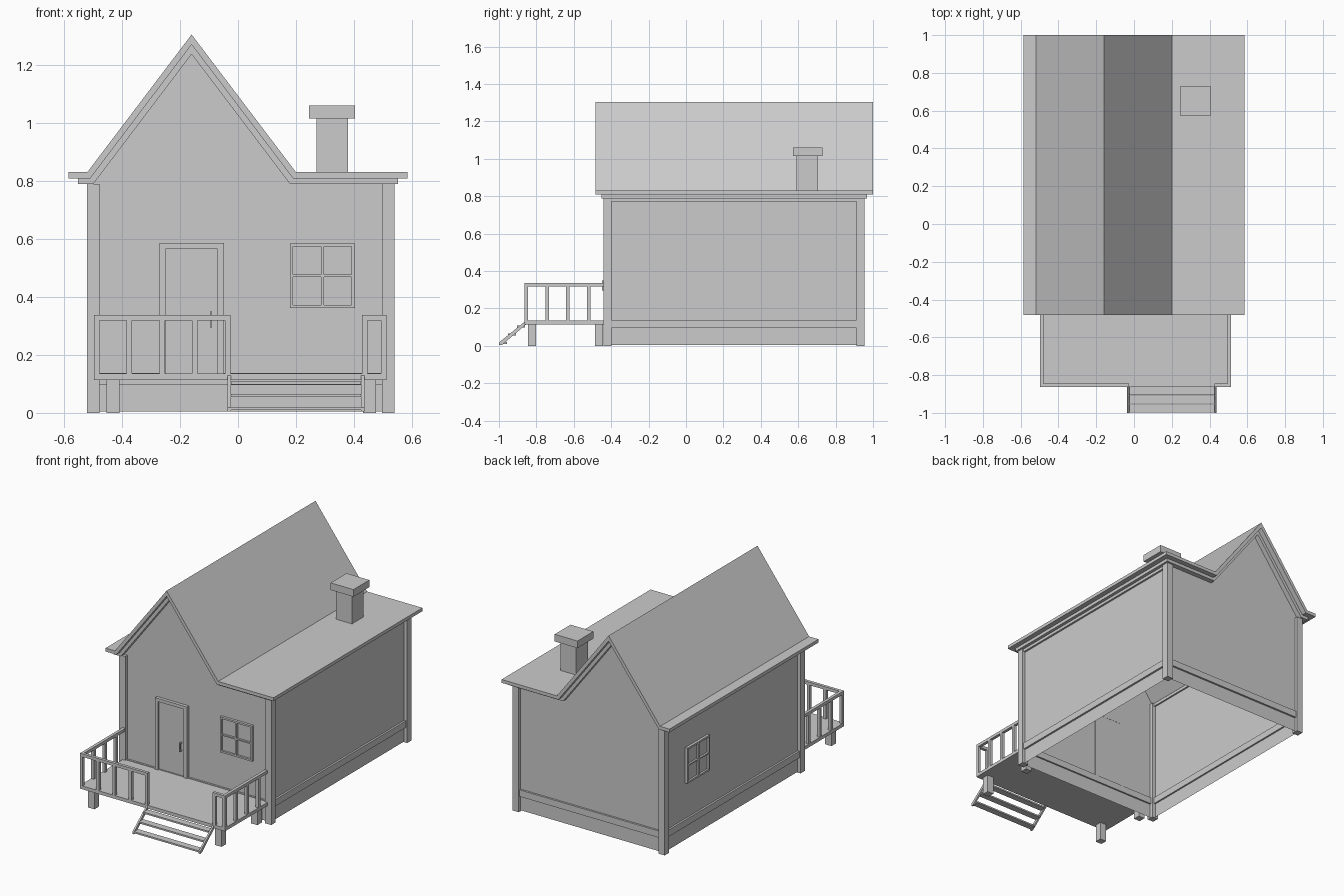
import bpy, math
from mathutils import Vector

if "Cube" in bpy.data.objects:
    bpy.data.objects.remove(bpy.data.objects["Cube"])


def mesh(name, verts, faces):
    me = bpy.data.meshes.new(name)
    me.from_pydata(verts, [], faces)
    ob = bpy.data.objects.new(name, me)
    bpy.context.collection.objects.link(ob)
    return ob


def box(name, x0, x1, y0, y1, z0, z1):
    v = [(x, y, z) for x in (x0, x1) for y in (y0, y1) for z in (z0, z1)]
    f = [(0, 1, 3, 2), (4, 6, 7, 5), (0, 4, 5, 1), (2, 3, 7, 6), (0, 2, 6, 4), (1, 5, 7, 3)]
    return mesh(name, v, f)


def roof_line(d, half):
    """Roof outline moved d below the outer surface, ending at +-half."""
    k = (1.305 - 0.83) / 0.36
    s = math.sqrt(1 + k * k)
    dx = d * (s - 1) / k
    z = 0.83 - d
    return [(-half, z), (-0.52 + dx, z), (-0.16, 1.305 - d * s), (0.20 - dx, z), (half, z)]


def roof_layer(name, d0, d1, half, y0, y1):
    top, low = roof_line(d0, half), roof_line(d1, half)
    n = len(top)
    v = [(x, y, z) for y in (y0, y1) for line in (top, low) for x, z in line]
    f = []
    for i in range(n - 1):
        f += [(i, i + 1, i + 1 + 2 * n, i + 2 * n),              # top
              (i + n, i + 3 * n, i + 1 + 3 * n, i + 1 + n),      # underside
              (i, i + n, i + 1 + n, i + 1),                      # front edge
              (i + 2 * n, i + 1 + 2 * n, i + 1 + 3 * n, i + 3 * n)]
    f += [(0, 2 * n, 3 * n, n), (n - 1, 2 * n - 1, 4 * n - 1, 3 * n - 1)]
    return mesh(name, v, f)


# House outer extents (posts) and wall planes set slightly inside them
X0, X1, Y0, Y1 = -0.52, 0.54, -0.44, 0.955
P, I = 0.043, 0.02
WX0, WX1, WY0, WY1 = X0 + I, X1 - I, Y0 + I, Y1 - I
EAVE = 0.79

# Roof and the trim beneath it
roof_layer("roof", 0, 0.021, 0.585, -0.483, 1.0)
roof_layer("roof_trim", 0.021, 0.041, 0.552, -0.452, 0.967)

# Walls, open underneath
peak = roof_line(0.041, 0.55)[2][1]
for name, y in (("front_wall", WY0), ("back_wall", WY1)):
    pts = [(WX0, 0.005), (WX1, 0.005), (WX1, EAVE), (0.18, EAVE), (-0.16, peak), (WX0, EAVE)]
    mesh(name, [(x, y, z) for x, z in pts], [tuple(range(6))])
for name, x in (("left_wall", WX0), ("right_wall", WX1)):
    mesh(name, [(x, WY0, 0.005), (x, WY1, 0.005), (x, WY1, EAVE), (x, WY0, EAVE)], [(0, 1, 2, 3)])

# Corner posts
for x in (X0, X1 - P):
    for y in (Y0, Y1 - P):
        box("corner_post", x, x + P, y, y + P, 0, EAVE)

# Base bands on four sides, top rails on the two long sides
B = 0.008
for x0, x1 in ((X0 + B, WX0 + 0.01), (WX1 - 0.01, X1 - B)):
    box("side_base_band", x0, x1, Y0 + P, Y1 - P, 0.096, 0.138)
    box("side_top_rail", x0, x1, Y0 + P, Y1 - P, 0.771, EAVE)
for y0, y1 in ((Y0 + B, WY0 + 0.01), (WY1 - 0.01, Y1 - B)):
    box("end_base_band", X0 + P, X1 - P, y0, y1, 0.096, 0.138)

# Chimney
box("chimney", 0.27, 0.38, 0.592, 0.707, 0.80, 1.015)
box("chimney_cap", 0.245, 0.404, 0.572, 0.73, 1.015, 1.06)

# Door with frame and handle
box("door", -0.25, -0.07, WY0 - 0.008, WY0 + 0.004, 0.135, 0.566)
box("door_frame_left", -0.27, -0.25, WY0 - 0.02, WY0 + 0.005, 0.135, 0.586)
box("door_frame_right", -0.07, -0.048, WY0 - 0.02, WY0 + 0.005, 0.135, 0.586)
box("door_frame_top", -0.25, -0.07, WY0 - 0.02, WY0 + 0.005, 0.566, 0.586)
box("door_handle", -0.097, -0.089, WY0 - 0.03, WY0 - 0.022, 0.295, 0.35)
for z in (0.295, 0.342):
    box("handle_mount", -0.097, -0.089, WY0 - 0.022, WY0 - 0.008, z, z + 0.008)


# Windows: bars in a local frame (u across, w up, t outwards)
def window(place):
    h = 0.112
    bars = [(-h, h, h - 0.011, h), (-h, h, -h, -h + 0.011),
            (-h, -h + 0.011, -h + 0.011, h - 0.011), (h - 0.011, h, -h + 0.011, h - 0.011),
            (-0.005, 0.005, -h + 0.011, h - 0.011), (-h + 0.011, h - 0.011, -0.004, 0.004)]
    for u0, u1, w0, w1 in bars:
        place("window_bar", u0, u1, w0, w1, 0.016)
    place("window_glass", -h + 0.01, h - 0.01, -h + 0.01, h - 0.01, 0.004)


window(lambda n, a, b, c, d, t: box(n, 0.291 + a, 0.291 + b, WY0 - t, WY0 + 0.004, 0.473 + c, 0.473 + d))
window(lambda n, a, b, c, d, t: box(n, WX0 - t, WX0 + 0.004, 0.61 + a, 0.61 + b, 0.473 + c, 0.473 + d))

# Porch deck and legs
PX0, PX1, PY = -0.497, 0.513, -0.863
box("porch_deck", PX0, PX1, PY, WY0, 0.114, 0.135)
for x in (-0.453, 0.432):
    for y in (-0.845, -0.487):
        box("porch_leg", x, x + 0.044, y, y + 0.044, 0, 0.114)

# Porch railings
T, RZ0, RZ1 = 0.019, 0.318, 0.337
for x in (PX0, PX1 - T):
    box("side_handrail", x, x + T, PY, Y0 + 0.01, RZ0, RZ1)
    for i in range(4):
        y = PY + 0.111 * i
        box("side_baluster", x, x + T, y, y + T, 0.135, RZ0)
for x0, x1, n in ((PX0, -0.026, 5), (0.427, PX1, 2)):
    box("front_handrail", x0, x1, PY, PY + T, RZ0, RZ1)
    for i in range(n):
        x = x0 + (x1 - x0 - T) * i / (n - 1)
        if 0 < i < n - 1 or x0 == PX0 and i > 0 or x0 > 0 and i == 0:
            box("front_baluster", x, x + T, PY, PY + T, 0.135, RZ0)

# Steps between two sloping stringers
for x in (-0.036, 0.425):
    side = [(-1.0, 0.004), (-0.985, 0.004), (-0.855, 0.114), (-0.855, 0.135), (-1.0, 0.018)]
    v = [(a, y, z) for a in (x, x + 0.011) for y, z in side]
    mesh("stair_stringer", v, [tuple(range(5)), tuple(range(9, 4, -1))] +
         [(i, i + 5, (i + 1) % 5 + 5, (i + 1) % 5) for i in range(5)])
for y, z in ((-0.998, 0.01), (-0.951, 0.055), (-0.904, 0.098)):
    box("stair_tread", -0.025, 0.425, y, y + 0.042, z, z + 0.01)
